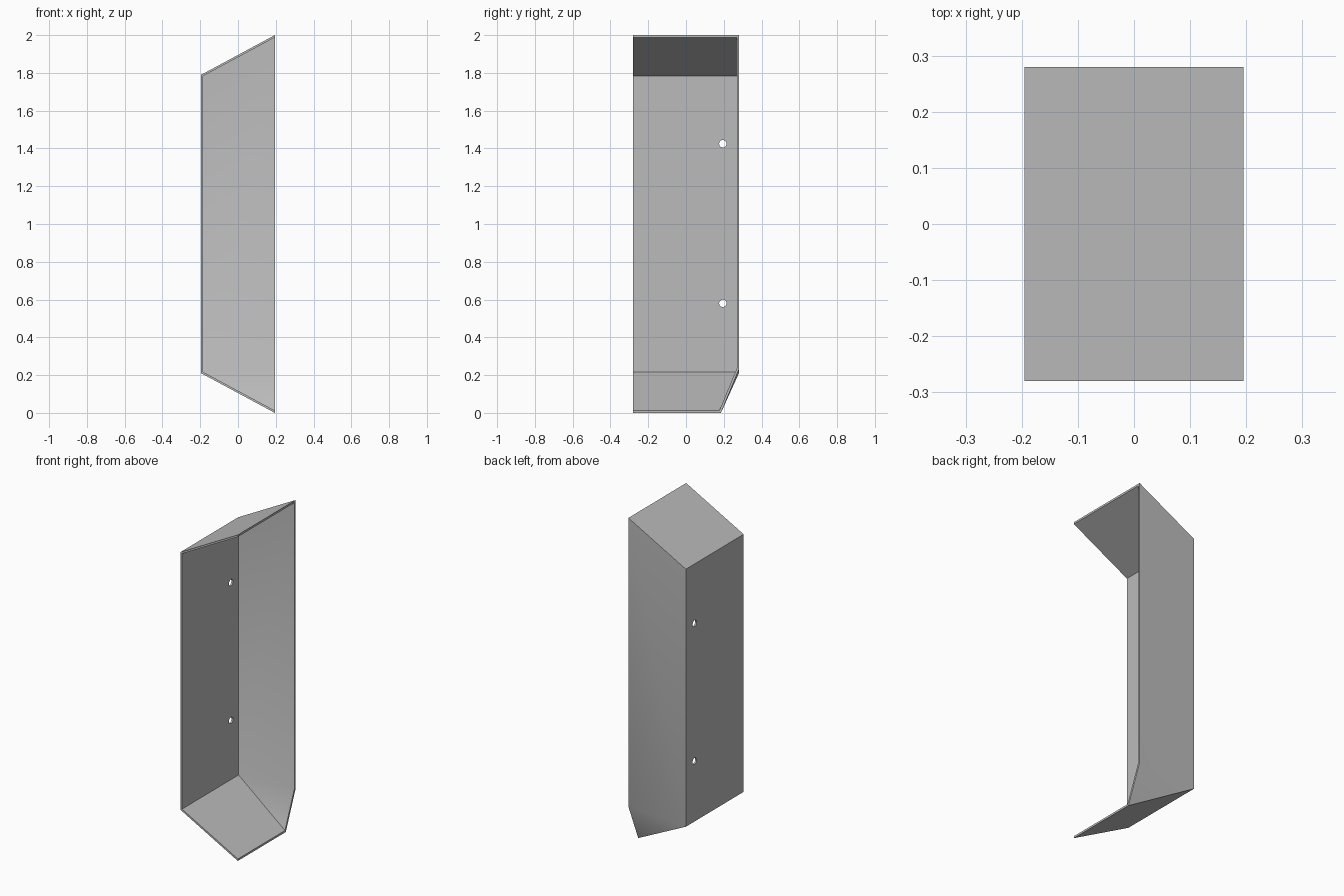
import bpy, bmesh, math
from mathutils import Vector

cube = bpy.data.objects.get("Cube")
if cube:
    bpy.data.objects.remove(cube, do_unlink=True)

HX, HY, TOP = 0.195, 0.28, 2.0      # half width, half depth, height
RISE = 0.21                         # slope rise of the end plates
WALL = 0.011                        # sheet thickness

grey = bpy.data.materials.new("Light grey")
grey.use_nodes = True
grey.diffuse_color = (0.5, 0.5, 0.5, 1)
grey.node_tree.nodes["Principled BSDF"].inputs["Base Color"].default_value = (0.5, 0.5, 0.5, 1)


def add_object(name, bm):
    bmesh.ops.recalc_face_normals(bm, faces=bm.faces)
    mesh = bpy.data.meshes.new(name)
    bm.to_mesh(mesh)
    bm.free()
    mesh.materials.append(grey)
    obj = bpy.data.objects.new(name, mesh)
    bpy.context.collection.objects.link(obj)
    return obj


def hood_solid(name, inset, overhang):
    """Convex block trimmed by the wall planes, moved inward by inset."""
    corner = Vector((-HX, HY, RISE))
    slant = (Vector((HX, HY, 0.23)) - corner).cross(Vector((HX, 0.185, 0)) - corner).normalized()
    planes = [
        (Vector((-HX + inset, 0, 0)), Vector((-1, 0, 0))),
        (Vector((HX + overhang, 0, 0)), Vector((1, 0, 0))),
        (Vector((0, -HY - overhang, 0)), Vector((0, -1, 0))),
        (Vector((0, HY - inset, 0)), Vector((0, 1, 0))),
    ]
    for z, side in ((0, -1), (TOP, 1)):
        n = Vector((-RISE, 0, side * 2 * HX)).normalized()
        planes.append((Vector((HX, 0, z)) - n * inset, n))
    planes.append((corner + inset * Vector((1, -1, 0.6)), slant))
    bm = bmesh.new()
    bmesh.ops.create_cube(bm, size=6)
    for point, normal in planes:
        bmesh.ops.bisect_plane(bm, geom=bm.verts[:] + bm.edges[:] + bm.faces[:], dist=1e-5,
                               plane_co=point, plane_no=normal, clear_outer=True)
        rim = [e for e in bm.edges if e.is_boundary]
        if rim:
            bmesh.ops.edgeloop_fill(bm, edges=rim)
    return add_object(name, bm)


def cut(target, cutter):
    mod = target.modifiers.new("cut", 'BOOLEAN')
    mod.operation = 'DIFFERENCE'
    mod.solver = 'EXACT'
    mod.object = cutter
    bpy.context.view_layer.objects.active = target
    bpy.ops.object.modifier_apply(modifier=mod.name)
    bpy.data.objects.remove(cutter, do_unlink=True)


# Sheet cover, open at the front and on one side
cover = hood_solid("sheet_cover", 0, 0)
cut(cover, hood_solid("hollow", WALL, 0.1))

# Two screw holes through the side wall
for z in (0.58, 1.425):
    bm = bmesh.new()
    bmesh.ops.create_cone(bm, cap_ends=True, segments=12, radius1=0.02, radius2=0.02, depth=0.1)
    hole = add_object("screw_hole", bm)
    hole.rotation_euler.y = math.pi / 2
    hole.location = (-HX, 0.195, z)
    bpy.context.view_layer.update()
    cut(cover, hole)

# Soft bend at the lower back, sharp edges elsewhere
bpy.ops.object.select_all(action='DESELECT')
cover.select_set(True)
bpy.context.view_layer.objects.active = cover
bpy.ops.object.shade_smooth_by_angle(angle=math.radians(29))
